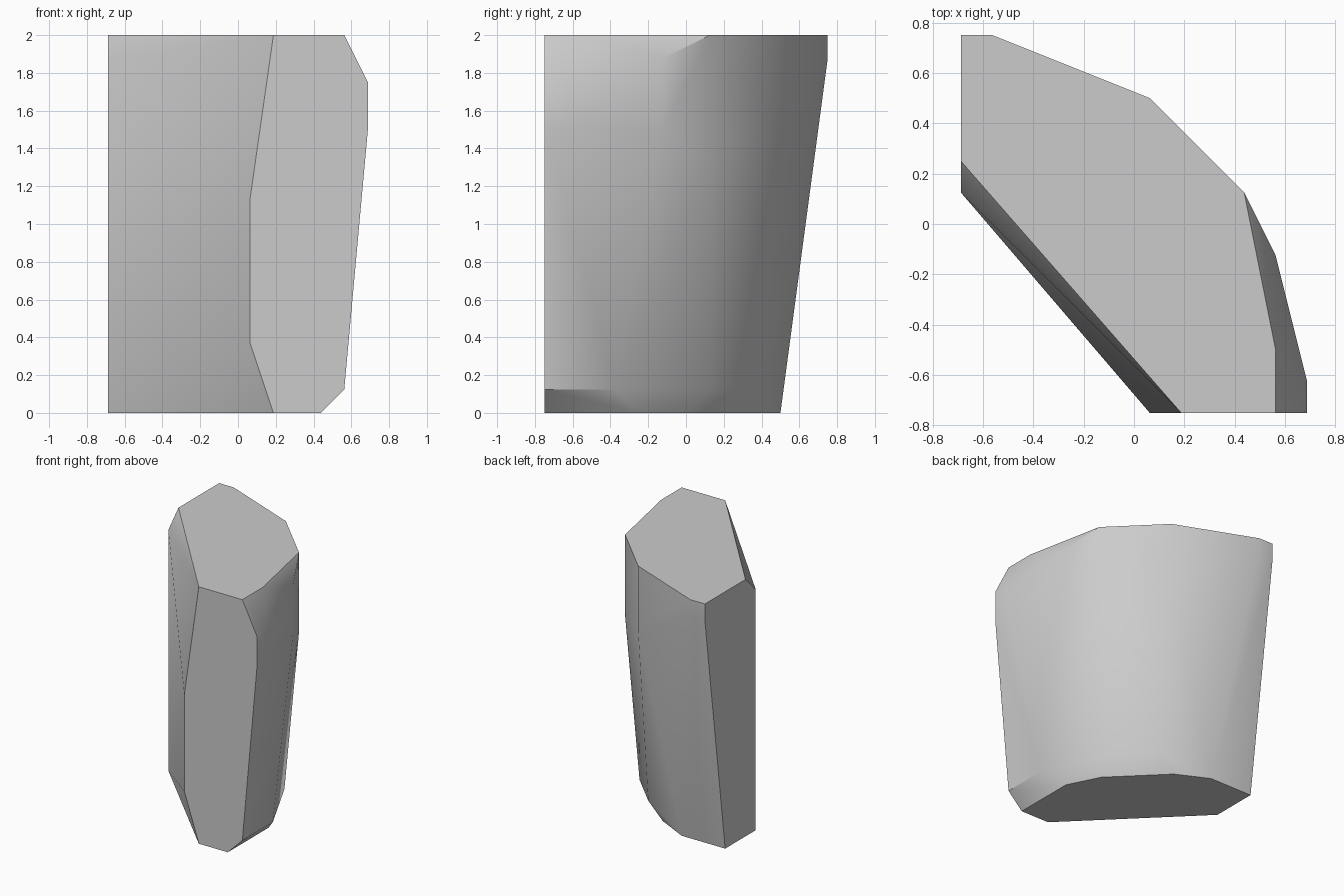
import bpy
import bmesh
import math

# Remove only the default object
default_object = bpy.data.objects.get("Cube")
if default_object:
    bpy.data.objects.remove(default_object, do_unlink=True)

UNIT = 1 / 16  # all outline corners sit on this spacing

# Horizontal outlines of the stone, keyed by height (all in units)
outlines = {
    "base": (0, [(3, -12), (7, -12), (7, -4), (5, 0), (-1, 6), (-5, 8), (-11, 8), (-11, 2)]),
    "bevel": (2, [(9, -12), (9, -6), (5, 2), (1, 6)]),
    "lower_front": (6, [(1, -12)]),
    "upper_front": (18, [(1, -12)]),
    "waist": (22, [(7, 2)]),
    "shoulder": (24, [(11, -12), (11, -10), (9, -2), (1, 8)]),
    "upper_shoulder": (28, [(11, -12), (11, -10)]),
    "rim": (30, [(9, -2), (-11, 2), (-11, 12), (-9, 12)]),
    "crown": (32, [(3, -12), (9, -12), (9, -8), (7, 2), (1, 8), (-9, 12), (-11, 12), (-11, 4)]),
}


def make_material(name, colour):
    material = bpy.data.materials.new(name)
    material.use_nodes = True
    material.diffuse_color = colour
    shader = next(n for n in material.node_tree.nodes if n.type == "BSDF_PRINCIPLED")
    shader.inputs["Base Color"].default_value = colour
    return material


def make_hull(name, levels, material):
    """Wrap a tight convex skin around stacked outlines."""
    bm = bmesh.new()
    for height, corners in levels.values():
        for x, y in corners:
            bm.verts.new((x * UNIT, y * UNIT, height * UNIT))
    result = bmesh.ops.convex_hull(bm, input=bm.verts[:], use_existing_faces=False)
    spare = {v for v in result["geom_interior"] + result["geom_unused"]
             if isinstance(v, bmesh.types.BMVert)}
    bmesh.ops.delete(bm, geom=list(spare), context="VERTS")
    bmesh.ops.dissolve_limit(bm, angle_limit=math.radians(1),
                             verts=bm.verts[:], edges=bm.edges[:])
    bmesh.ops.recalc_face_normals(bm, faces=bm.faces[:])
    mesh = bpy.data.meshes.new(name)
    bm.to_mesh(mesh)
    bm.free()
    mesh.materials.append(material)
    obj = bpy.data.objects.new(name, mesh)
    bpy.context.collection.objects.link(obj)
    return obj


# Faceted stone block, smooth around its rounded back
grey = make_material("stone_grey", (0.6, 0.6, 0.6, 1))
stone = make_hull("stone_block", outlines, grey)
bpy.ops.object.select_all(action="DESELECT")
stone.select_set(True)
bpy.context.view_layer.objects.active = stone
bpy.ops.object.shade_smooth_by_angle(angle=math.radians(30))
